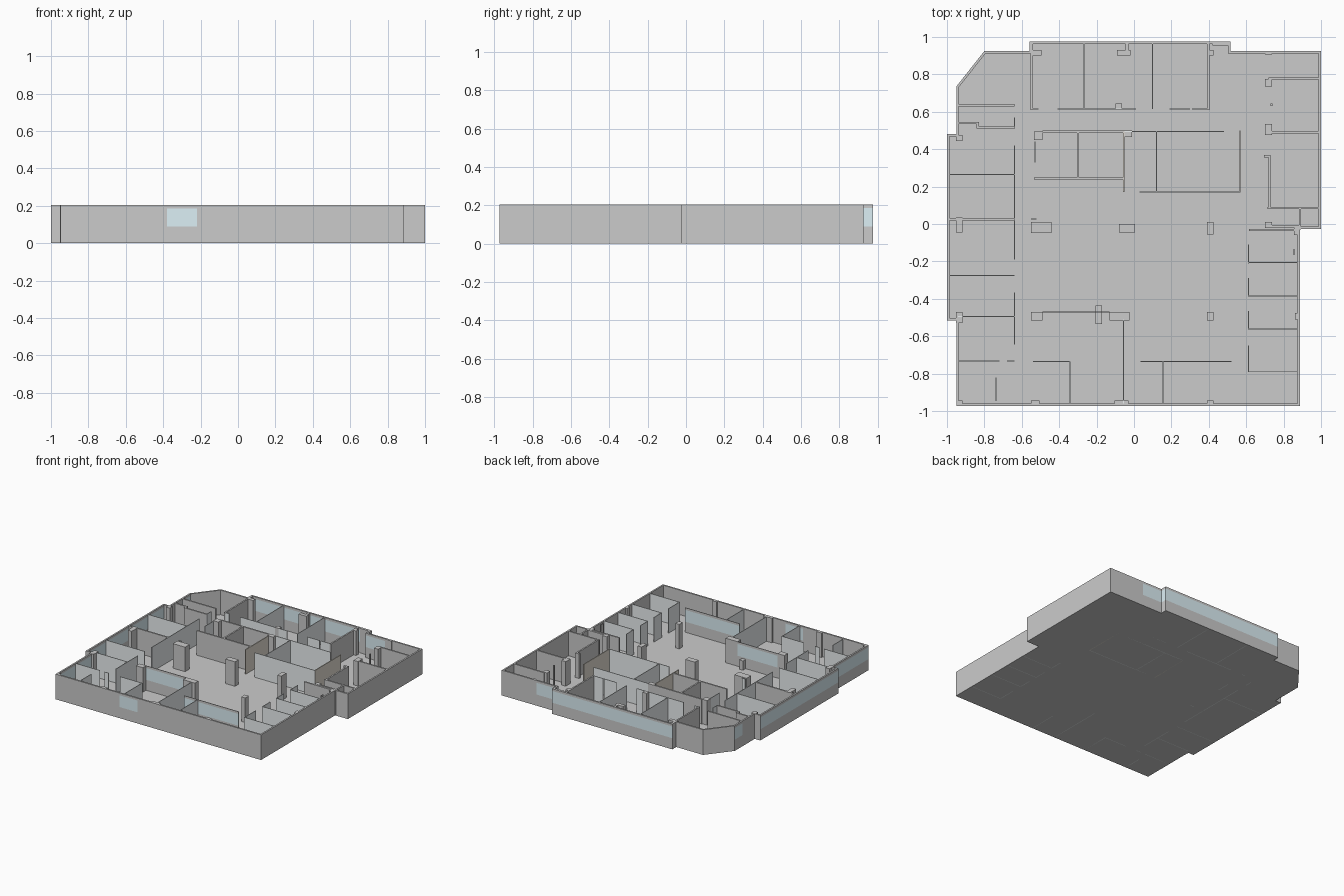
import bpy, bmesh
from mathutils import Vector

if "Cube" in bpy.data.objects:
    bpy.data.objects.remove(bpy.data.objects["Cube"])

H, FLOOR = 0.203, 0.005
SILL, HEAD = 0.09, 0.185
parts = {}


def material(name, rgb):
    m = bpy.data.materials.new(name)
    m.diffuse_color = (*rgb, 1)
    m.use_nodes = True
    m.node_tree.nodes["Principled BSDF"].inputs["Base Color"].default_value = m.diffuse_color
    return m


PALE = material("pale_panel", (0.87, 0.88, 0.85))
GLASS = material("blue_glass", (0.72, 0.87, 0.92))
LIGHT = material("light_partition", (0.84, 0.88, 0.89))
WOOD = material("beige_panel", (0.78, 0.74, 0.66))


def prism(part, pts, z0, z1):
    """Add an upright prism with a polygon footprint to a named part."""
    bm = parts.setdefault(part, bmesh.new())
    lo = [bm.verts.new((x, y, z0)) for x, y in pts]
    hi = [bm.verts.new((x, y, z1)) for x, y in pts]
    bm.faces.new(lo[::-1])
    bm.faces.new(hi)
    n = len(pts)
    for i in range(n):
        j = (i + 1) % n
        bm.faces.new((lo[i], lo[j], hi[j], hi[i]))


def glazed(pts, prefix):
    """Sill, glass band and head stacked over one footprint."""
    prism(prefix + "_sill", pts, 0, SILL)
    prism(prefix + "_glass", pts, SILL, HEAD)
    prism(prefix + "_head", pts, HEAD, H)


def rect(x0, x1, y0, y1):
    return [(x0, y0), (x1, y0), (x1, y1), (x0, y1)]


def h_wall(part, y, x0, x1, t):
    prism(part, rect(x0, x1, y - t / 2, y + t / 2), 0, H)


def v_wall(part, x, y0, y1, t):
    prism(part, rect(x - t / 2, x + t / 2, y0, y1), 0, H)


# Building outline, counter-clockwise
outline = [Vector(p) for p in (
    (-.95, -.972), (.887, -.972), (.887, -.027), (1, -.027), (1, .925),
    (.515, .925), (.515, .975), (-.56, .975), (-.56, .925), (-.8, .925),
    (-.95, .735), (-.95, .48), (-1, .48), (-1, -.515), (-.95, -.515))]
prism("floor_slab", [tuple(p) for p in outline], 0, FLOOR)


def inset(i, t=0.013):
    a, b, c = outline[i - 1], outline[i], outline[(i + 1) % len(outline)]
    d1, d2 = (b - a).normalized(), (c - b).normalized()
    n1, n2 = Vector((-d1.y, d1.x)), Vector((-d2.y, d2.x))
    return b + (n1 + n2) * t / (1 + n1.dot(n2))


# Outer walls, with windows as a fraction of each side
windows = {0: (.311, .398), 4: (.64, 1), 5: (0, 1), 6: (0, 1),
           10: (0, .4), 12: (0, 1), 14: (0, 1)}
for i, a in enumerate(outline):
    k = (i + 1) % len(outline)
    b, ia, ib = outline[k], inset(i), inset(k)
    f0, f1 = windows.get(i, (1, 1))
    for s, e, is_win in ((0, f0, False), (f0, f1, True), (f1, 1, False)):
        if e - s < 1e-4:
            continue
        quad = [a.lerp(b, s), a.lerp(b, e), ia.lerp(ib, e), ia.lerp(ib, s)]
        if is_win:
            glazed(quad, "window")
        else:
            prism("outer_wall", quad, 0, H)

# Solid inner walls
T = 0.012
for y, x0, x1 in ((.635, -.94, -.64), (.54, -.94, -.835), (.515, -.84, -.64),
                  (.025, -.99, -.64), (.493, -.49, -.055), (.243, -.535, -.055),
                  (-.032, .615, .875), (.778, .72, .99), (.49, .72, .99),
                  (.085, .715, .99), (-.012, .72, .89)):
    h_wall("solid_wall_across", y, x0, x1, T)
for x, y0, y1 in ((-.835, .51, .546), (-.547, .61, .97), (.397, .61, .97),
                  (-.3, .245, .49), (.725, .08, .37), (.887, -.03, .085)):
    v_wall("solid_wall_along", x, y0, y1, T)

# Thin light partitions
P = 0.005
for y, x0, x1 in ((.265, -.99, -.64), (-.275, -.99, -.64), (-.495, -.94, -.64),
                  (-.733, -.94, -.72), (-.733, -.68, -.64), (.615, -.55, -.51),
                  (.615, -.41, .01), (.615, .19, .3), (.615, .31, .397),
                  (.495, -.05, .48), (.17, .03, .57), (.027, -.55, -.52),
                  (-.735, -.54, -.343)):
    h_wall("partition_across", y, x0, x1, P)
for y in (-.207, -.386, -.562, -.79):
    h_wall("booth_divider", y, .61, .877, P)
for y0, y1 in ((-.21, -.11), (-.388, -.29), (-.564, -.465), (-.79, -.65)):
    v_wall("booth_front", .612, y0, y1, P)
for x, y0, y1 in ((-.64, .515, .57), (-.64, -.19, .42), (-.64, -.645, -.365),
                  (-.737, -.945, -.82), (-.267, .615, .965), (.1, .615, .965),
                  (-.53, .33, .44), (.12, .17, .495), (-.343, -.96, -.735),
                  (-.055, -.96, -.51), (.155, -.96, -.735)):
    v_wall("partition_along", x, y0, y1, P)

# Beige screens and inner glazing
v_wall("beige_screen", -.055, .17, .495, .007)
v_wall("beige_screen", .567, .17, .5, .007)
glazed(rect(-.49, -.13, -.474, -.469), "inner_screen")
glazed(rect(.035, .52, -.738, -.733), "inner_screen")

# Columns
columns = [(-.55, -.44, -.047, .012), (-.08, .005, -.045, 0)]
for y0, y1 in ((-.055, .01), (-.515, -.47), (.9, .93)):
    columns.append((.39, .425, y0, y1))
columns += [(-.55, -.49, -.515, -.47), (-.13, -.025, -.515, -.47),
            (-.535, -.49, .448, .495), (-.06, -.01, .465, .5),
            (-.55, -.495, .9, .93), (-.09, -.02, .9, .93),
            (-.1, -.065, .612, .645), (.73, .74, .63, .643),
            (.86, .877, -.51, -.475), (.852, .858, -.165, -.135),
            (.855, .88, -.06, -.02), (-.045, -.03, .93, .97),
            (.42, .51, .955, .97)]
for y0, y1 in ((-.045, .035), (-.53, -.47), (.443, .475)):
    columns.append((-.953, -.918, y0, y1))
for y0, y1 in ((.475, .535), (.735, .775), (.905, .92), (-.022, .01)):
    columns.append((.7, .738, y0, y1))
for x0, x1 in ((-.945, -.918), (-.55, -.505), (-.105, -.03), (.39, .425)):
    columns.append((x0, x1, -.965, -.945))
columns.append((.695, .73, .355, .37))
for c in columns:
    prism("column", rect(*c), 0, H)

# Low pale bench by the glass screen
prism("low_bench", rect(-.205, -.172, -.535, -.435), 0, .08)

# Turn the collected parts into objects
colours = {"window_sill": PALE, "window_head": PALE, "window_glass": GLASS,
           "inner_screen_sill": PALE, "inner_screen_head": PALE,
           "inner_screen_glass": GLASS, "partition_across": LIGHT,
           "partition_along": LIGHT, "booth_divider": LIGHT,
           "booth_front": LIGHT, "beige_screen": WOOD, "low_bench": PALE}
for name, bm in parts.items():
    bmesh.ops.recalc_face_normals(bm, faces=bm.faces)
    me = bpy.data.meshes.new(name)
    bm.to_mesh(me)
    bm.free()
    if name in colours:
        me.materials.append(colours[name])
    bpy.context.collection.objects.link(bpy.data.objects.new(name, me))
